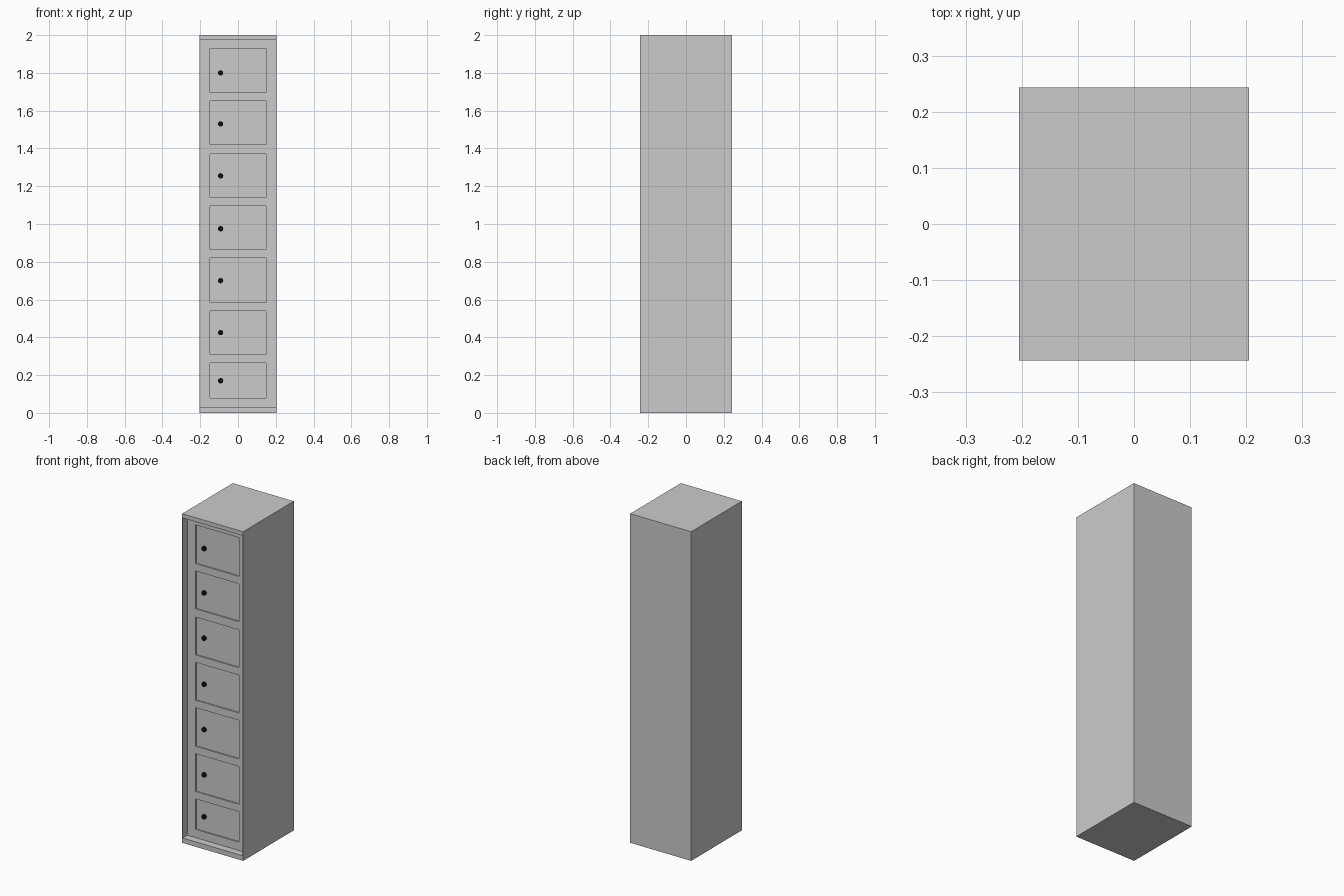
import bpy, bmesh, math
from mathutils import Matrix

if "Cube" in bpy.data.objects:
    bpy.data.objects.remove(bpy.data.objects["Cube"])

W, D = 0.205, 0.243          # half width, half depth
WALL, RECESS, DOOR_IN = 0.003, 0.045, 0.008
DOOR_X = 0.147
DOORS = [(0.08, 0.265), (0.31, 0.54), (0.585, 0.82), (0.865, 1.095),
         (1.14, 1.37), (1.42, 1.65), (1.695, 1.93)]
KNOB_Z = [0.17, 0.425, 0.70, 0.975, 1.255, 1.53, 1.80]


def finish(name, bm, mat=None):
    bmesh.ops.recalc_face_normals(bm, faces=bm.faces)
    mesh = bpy.data.meshes.new(name)
    bm.to_mesh(mesh)
    bm.free()
    obj = bpy.data.objects.new(name, mesh)
    bpy.context.collection.objects.link(obj)
    if mat:
        mesh.materials.append(mat)
    return obj


# Locker cabinet: front sheet divided along frame and door edges
bm = bmesh.new()
xs = [-W, -W + WALL, -DOOR_X, DOOR_X, W - WALL, W]
zs = [0, 0.03] + [z for door in DOORS for z in door] + [1.975, 2.0]
v = [[bm.verts.new((x, -D, z)) for x in xs] for z in zs]
cells = {(i, j): bm.faces.new((v[j][i], v[j][i + 1], v[j + 1][i + 1], v[j + 1][i]))
         for j in range(len(zs) - 1) for i in range(len(xs) - 1)}
border = [e for e in bm.edges if e.is_boundary]

# Cabinet sides and back
sides = bmesh.ops.extrude_edge_only(bm, edges=border)["geom"]
back_verts = [g for g in sides if isinstance(g, bmesh.types.BMVert)]
bmesh.ops.translate(bm, verts=back_verts, vec=(0, 2 * D, 0))
back_set = set(back_verts)
bmesh.ops.edgeloop_fill(bm, edges=[e for e in bm.edges
                                   if all(p in back_set for p in e.verts)])

# Sunken front panel
inner = [f for (i, j), f in cells.items() if 1 <= i <= 3 and 1 <= j <= len(zs) - 3]
geom = bmesh.ops.extrude_face_region(bm, geom=inner)["geom"]
bmesh.ops.translate(bm, verts=[g for g in geom if isinstance(g, bmesh.types.BMVert)],
                    vec=(0, RECESS, 0))
bmesh.ops.delete(bm, geom=[f for f in inner if f.is_valid], context='FACES')

# Door recesses
panel = [g for g in geom if isinstance(g, bmesh.types.BMFace)]
for z0, z1 in DOORS:
    for f in panel:
        c = f.calc_center_median()
        if abs(c.x) < 0.01 and abs(c.z - (z0 + z1) / 2) < 0.005:
            new = bmesh.ops.extrude_discrete_faces(bm, faces=[f])["faces"]
            bmesh.ops.translate(bm, verts=new[0].verts[:], vec=(0, DOOR_IN, 0))
            panel.remove(f)
            break
finish("locker_cabinet", bm)

# Door knobs
black = bpy.data.materials.new("black")
black.diffuse_color = (0.005, 0.005, 0.005, 1)
black.use_nodes = True
black.node_tree.nodes["Principled BSDF"].inputs["Base Color"].default_value = black.diffuse_color
for n, z in enumerate(KNOB_Z):
    bm = bmesh.new()
    y = -D + RECESS + DOOR_IN - 0.005
    bmesh.ops.create_cone(bm, cap_ends=True, segments=20, radius1=0.014, radius2=0.014,
                          depth=0.012,
                          matrix=Matrix.Translation((-0.092, y, z))
                          @ Matrix.Rotation(math.pi / 2, 4, 'X'))
    finish(f"door_knob_{n + 1}", bm, black)
